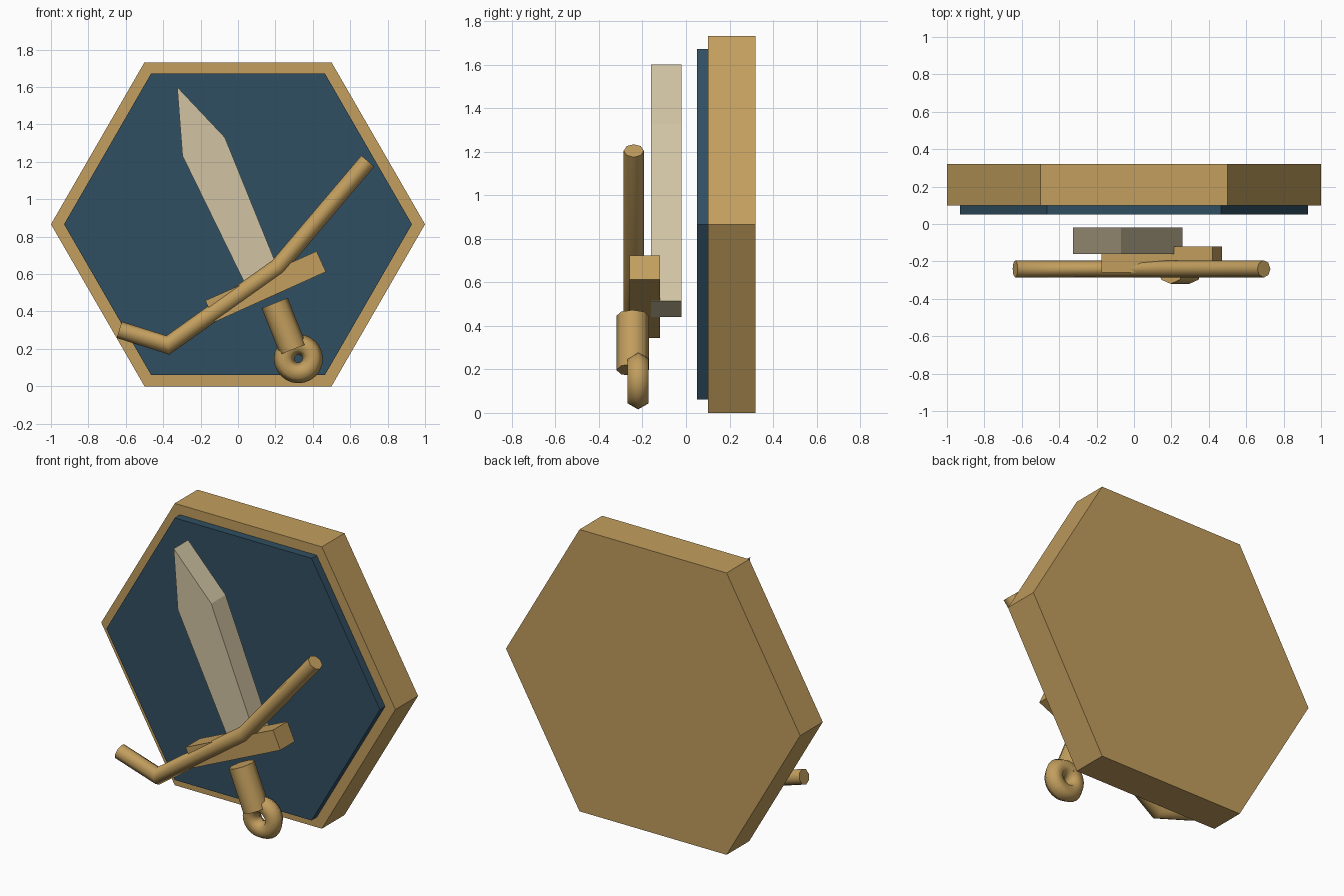
import bpy, bmesh, math
from mathutils import Vector

if "Cube" in bpy.data.objects:
    bpy.data.objects.remove(bpy.data.objects["Cube"])


def material(name, rgb):
    m = bpy.data.materials.new(name)
    m.diffuse_color = (*rgb, 1)
    m.use_nodes = True
    m.node_tree.nodes["Principled BSDF"].inputs["Base Color"].default_value = m.diffuse_color
    return m


GOLD = material("warm_gold", (0.54, 0.343, 0.112))
BLUE = material("dark_blue", (0.030, 0.078, 0.122))
BONE = material("pale_bone", (0.638, 0.553, 0.367))


def finish(bm, name, mat, smooth=False):
    bmesh.ops.recalc_face_normals(bm, faces=bm.faces)
    me = bpy.data.meshes.new(name)
    bm.to_mesh(me)
    bm.free()
    me.materials.append(mat)
    ob = bpy.data.objects.new(name, me)
    bpy.context.collection.objects.link(ob)
    if smooth:
        bpy.ops.object.select_all(action='DESELECT')
        ob.select_set(True)
        bpy.context.view_layer.objects.active = ob
        bpy.ops.object.shade_smooth_by_angle(angle=math.radians(61))
    return ob


def slab(name, outline, y0, y1, mat):
    """Front outline (x, z) given thickness from y0 to y1."""
    bm = bmesh.new()
    rings = [[bm.verts.new((x, y, z)) for x, z in outline] for y in (y0, y1)]
    n = len(outline)
    for ring in rings:
        bm.faces.new(ring)
    for i in range(n):
        j = (i + 1) % n
        bm.faces.new((rings[0][i], rings[0][j], rings[1][j], rings[1][i]))
    return finish(bm, name, mat)


def tube(name, path, y, radius, mat, sides=8):
    """Mitred round rod along a front path (x, z) at depth y."""
    bm = bmesh.new()
    pts = [Vector((x, y, z)) for x, z in path]
    dirs = [(b - a).normalized() for a, b in zip(pts, pts[1:])]
    depth = Vector((0, 1, 0))
    rings = []
    for i, p in enumerate(pts):
        a, b = dirs[max(i - 1, 0)], dirs[min(i, len(dirs) - 1)]
        t = (a + b).normalized()
        side = t.cross(depth) / max(t.dot(a), 0.5)
        rings.append([bm.verts.new(p + radius * (
            side * math.cos(math.tau * k / sides) + depth * math.sin(math.tau * k / sides)))
            for k in range(sides)])
    for r0, r1 in zip(rings, rings[1:]):
        for k in range(sides):
            j = (k + 1) % sides
            bm.faces.new((r0[k], r0[j], r1[j], r1[k]))
    bm.faces.new(rings[0])
    bm.faces.new(rings[-1])
    return finish(bm, name, mat, True)


def ring(name, centre, major, minor, mat, segs=24, sides=6):
    """Torus whose hole faces the front."""
    bm = bmesh.new()
    grid = []
    for i in range(segs):
        a = math.tau * i / segs
        row = []
        for k in range(sides):
            b = math.tau * k / sides
            r = major + minor * math.cos(b)
            row.append(bm.verts.new((centre[0] + r * math.cos(a),
                                     centre[1] + minor * math.sin(b),
                                     centre[2] + r * math.sin(a))))
        grid.append(row)
    for i in range(segs):
        for k in range(sides):
            p, q, j = grid[i], grid[(i + 1) % segs], (k + 1) % sides
            bm.faces.new((p[k], p[j], q[j], q[k]))
    return finish(bm, name, mat, True)


def hexagon(r):
    zc = math.sqrt(3) / 2
    return [(r * math.cos(math.radians(60 * i)), zc + r * math.sin(math.radians(60 * i)))
            for i in range(6)]


# Plaque: thick backing and raised front panel
slab("plaque_frame", hexagon(1.0), 0.10, 0.32, GOLD)
slab("plaque_panel", hexagon(0.93), 0.05, 0.10, BLUE)

# Sword: blade, crossguard, grip and ring pommel
slab("blade", [(-0.325, 1.60), (-0.07, 1.33), (0.26, 0.515), (0.09, 0.44), (-0.297, 1.232)],
     -0.16, -0.02, BONE)
slab("crossguard", [(0.42, 0.722), (0.47, 0.612), (-0.122, 0.345), (-0.175, 0.458)],
     -0.26, -0.12, GOLD)
tube("grip", [(0.196, 0.445), (0.295, 0.197)], -0.245, 0.075, GOLD)
ring("ring_pommel", (0.323, -0.22, 0.147), 0.076, 0.055, GOLD)

# Bent rod crossing in front of the sword
tube("bent_rod", [(-0.635, 0.302), (-0.375, 0.22), (0.214, 0.638), (0.694, 1.204)],
     -0.24, 0.046, GOLD)
